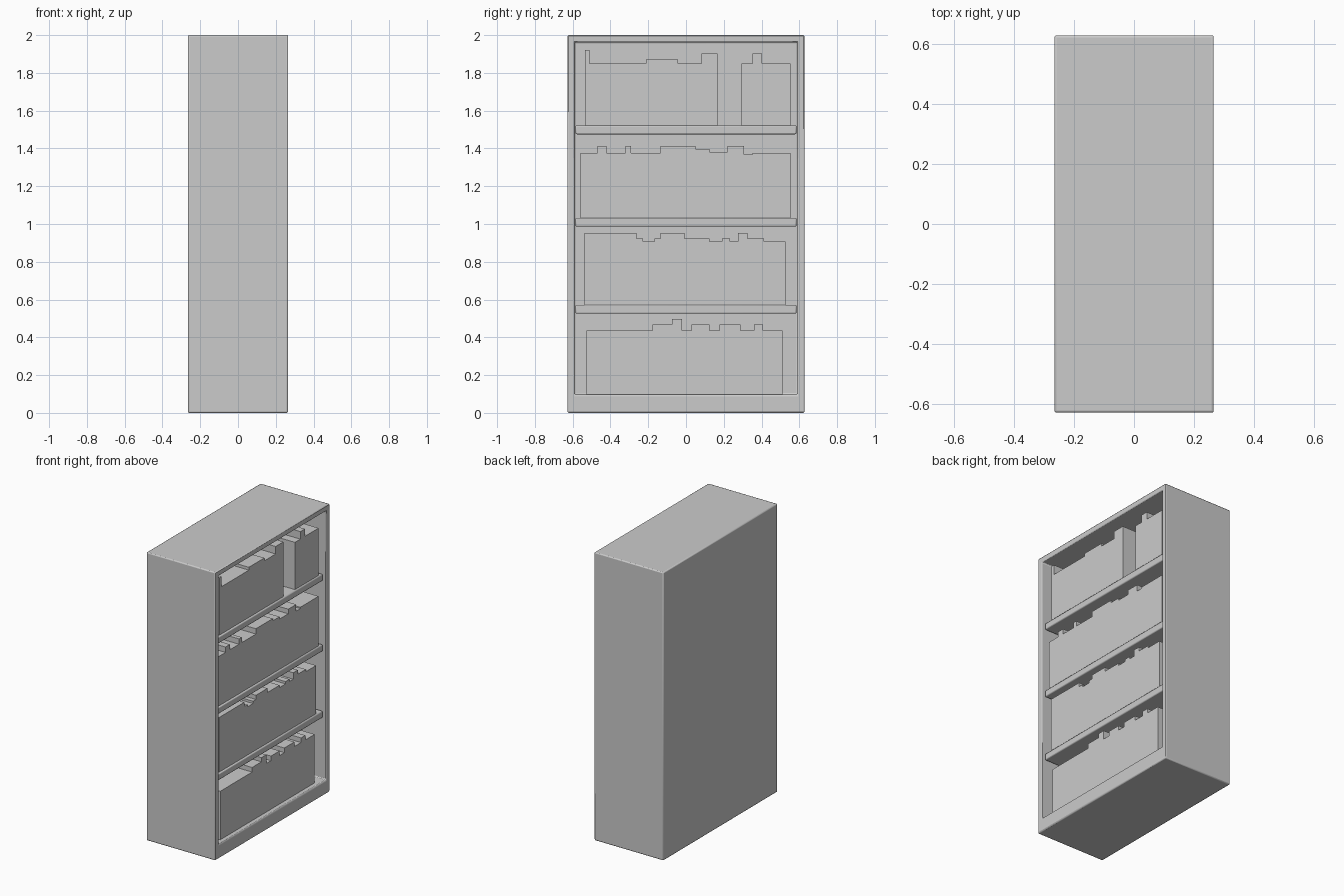
import bpy, bmesh

if "Cube" in bpy.data.objects:
    bpy.data.objects.remove(bpy.data.objects["Cube"])

HX, HY, H = 0.265, 0.627, 2.0      # case half depth, half width, height
BACK = -0.21                       # inner face of the back panel
BOOK_FRONT = 0.232


def add_object(name, bm, bevel=0.0):
    bmesh.ops.recalc_face_normals(bm, faces=bm.faces[:])
    mesh = bpy.data.meshes.new(name)
    bm.to_mesh(mesh)
    bm.free()
    obj = bpy.data.objects.new(name, mesh)
    bpy.context.collection.objects.link(obj)
    if bevel:
        mod = obj.modifiers.new("rounded_edges", 'BEVEL')
        mod.width = bevel
        mod.segments = 2
        mod.limit_method = 'ANGLE'
        bpy.ops.object.select_all(action='DESELECT')
        obj.select_set(True)
        bpy.context.view_layer.objects.active = obj
        bpy.ops.object.shade_smooth_by_angle(angle=1.0)
    return obj


def box(x0, x1, y0, y1, z0, z1):
    bm = bmesh.new()
    bmesh.ops.create_cube(bm, size=1)
    for v in bm.verts:
        v.co = (x1 if v.co.x > 0 else x0,
                y1 if v.co.y > 0 else y0,
                z1 if v.co.z > 0 else z0)
    return bm


# Open-fronted case: inset the +x face and push it back to form the cavity
bm = box(-HX, HX, -HY, HY, 0, H)
bm.normal_update()
opening = max(bm.faces, key=lambda f: f.calc_center_median().x)
bmesh.ops.inset_individual(bm, faces=[opening], thickness=0.052)
for v in opening.verts:
    if v.co.z < 1:
        v.co.z = 0.098
cavity = bmesh.ops.extrude_discrete_faces(bm, faces=[opening])["faces"][0]
for v in cavity.verts:
    v.co.x = BACK
add_object("bookcase_case", bm, 0.007)

# Three shelves
for i, top in enumerate((0.572, 1.033, 1.522)):
    add_object(f"shelf_{i + 1}",
               box(BACK - 0.01, 0.243, -0.585, 0.585, top - 0.047, top), 0.007)


# Book rows: stepped skyline of (end y, top z) pairs, extruded in depth
def book_row(name, base, start, steps):
    outline = [(start, base)]
    y = start
    for end, top in steps:
        outline += [(y, top), (end, top)]
        y = end
    outline.append((y, base))
    bm = bmesh.new()
    face = bm.faces.new([bm.verts.new((BOOK_FRONT, a, b)) for a, b in outline])
    ext = bmesh.ops.extrude_face_region(bm, geom=[face])
    for v in ext["geom"]:
        if isinstance(v, bmesh.types.BMVert):
            v.co.x = BACK + 0.01
    add_object(name, bm)


book_row("books_top_left", 1.522, -0.535,
         [(-0.51, 1.92), (-0.212, 1.85), (-0.042, 1.87), (0.082, 1.85), (0.167, 1.902)])
book_row("books_top_right", 1.522, 0.293,
         [(0.352, 1.85), (0.402, 1.902), (0.553, 1.85)])
book_row("books_upper_middle", 1.033, -0.558,
         [(-0.468, 1.377), (-0.42, 1.414), (-0.32, 1.377), (-0.29, 1.414),
          (-0.135, 1.377), (0.05, 1.414), (0.125, 1.398), (0.22, 1.382),
          (0.307, 1.414), (0.352, 1.368), (0.553, 1.377)])
book_row("books_lower_middle", 0.572, -0.537,
         [(-0.262, 0.952), (-0.228, 0.923), (-0.167, 0.907), (-0.135, 0.923),
          (-0.008, 0.952), (0.125, 0.923), (0.19, 0.907), (0.233, 0.923),
          (0.275, 0.907), (0.325, 0.952), (0.413, 0.923), (0.526, 0.907)])
book_row("books_bottom", 0.098, -0.526,
         [(-0.177, 0.435), (-0.074, 0.467), (-0.021, 0.496), (0.03, 0.435),
          (0.125, 0.467), (0.177, 0.435), (0.288, 0.467), (0.36, 0.435),
          (0.407, 0.467), (0.51, 0.435)])
